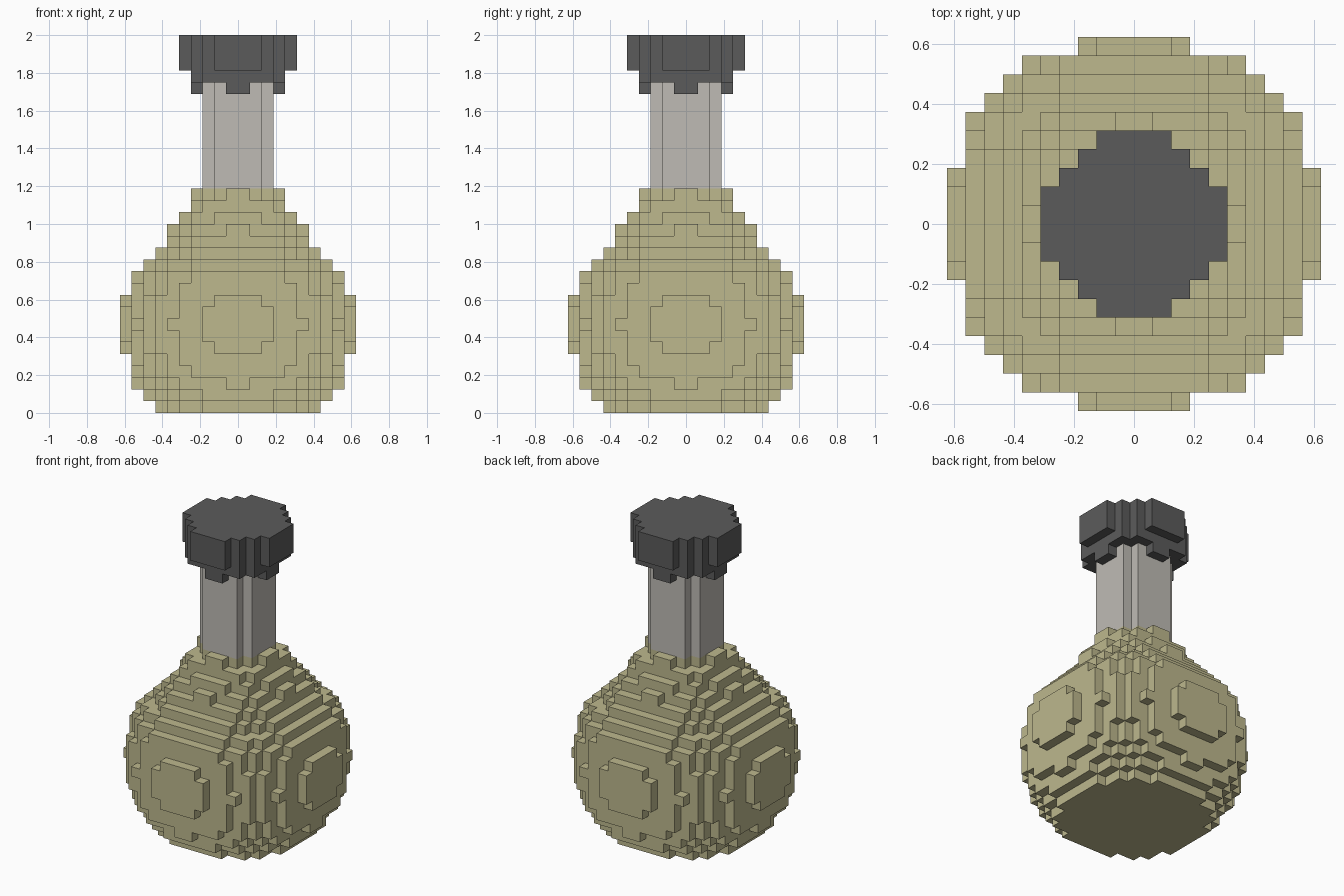
import bpy
import bmesh
from mathutils import Vector

if "Cube" in bpy.data.objects:
    bpy.data.objects.remove(bpy.data.objects["Cube"], do_unlink=True)

UNIT = 2 / 32      # block edge length
POWER = 2.2        # slightly squared-off round cross-section
NECK = 12          # roundness limit of the neck section
COLLAR = 17        # neck section plus one small tab on each side


def make_material(name, color):
    mat = bpy.data.materials.new(name)
    mat.use_nodes = True
    mat.diffuse_color = (*color, 1)
    bsdf = mat.node_tree.nodes["Principled BSDF"]
    bsdf.inputs["Base Color"].default_value = (*color, 1)
    bsdf.inputs["Roughness"].default_value = 0.8
    return mat


def section(limit):
    """Block columns inside one rounded slice."""
    cells = set()
    for i in range(-10, 10):
        for j in range(-10, 10):
            x, y = abs(i + 0.5), abs(j + 0.5)
            reach = x ** POWER + y ** POWER
            corner = limit == COLLAR and x == y == 2.5
            if reach <= limit and not corner:
                cells.add((i, j))
    return cells


def stack(first_layer, limits):
    """Blocks of a run of slices, from the bottom up."""
    return {(i, j, first_layer + k)
            for k, limit in enumerate(limits) for i, j in section(limit)}


# Parts as stacks of round slices
body = stack(0, [72, 92, 112, 129, 140, 146, 150.5, 154, 150.5, 146, 140,
                 128, 107, 83, 60, 44, 33, 25, COLLAR])
neck = stack(19, [NECK] * 9)
cap = stack(27, [COLLAR, 25] + [30.5] * 3) - neck
solid = body | neck | cap


def build_blocks(name, cells, mat):
    """Mesh of the outward faces of a set of blocks."""
    bm = bmesh.new()
    for cell in sorted(cells):
        center = Vector(cell) + Vector((0.5, 0.5, 0.5))
        for axis in range(3):
            for sign in (-1, 1):
                normal = Vector((0, 0, 0))
                normal[axis] = sign
                if tuple(int(c + n) for c, n in zip(cell, normal)) in solid:
                    continue
                u = Vector((0, 0, 0))
                u[(axis + 1) % 3] = 0.5
                v = normal.cross(u)
                mid = center + normal / 2
                ring = (mid - u - v, mid + u - v, mid + u + v, mid - u + v)
                bm.faces.new([bm.verts.new(p * UNIT) for p in ring])
    bmesh.ops.remove_doubles(bm, verts=bm.verts, dist=UNIT / 100)
    mesh = bpy.data.meshes.new(name)
    bm.to_mesh(mesh)
    bm.free()
    mesh.materials.append(mat)
    obj = bpy.data.objects.new(name, mesh)
    bpy.context.collection.objects.link(obj)


build_blocks("flask_body", body, make_material("pale olive", (0.51, 0.48, 0.27)))
build_blocks("flask_neck", neck, make_material("light gray", (0.52, 0.50, 0.46)))
build_blocks("flask_cap", cap, make_material("dark gray", (0.105, 0.105, 0.105)))
